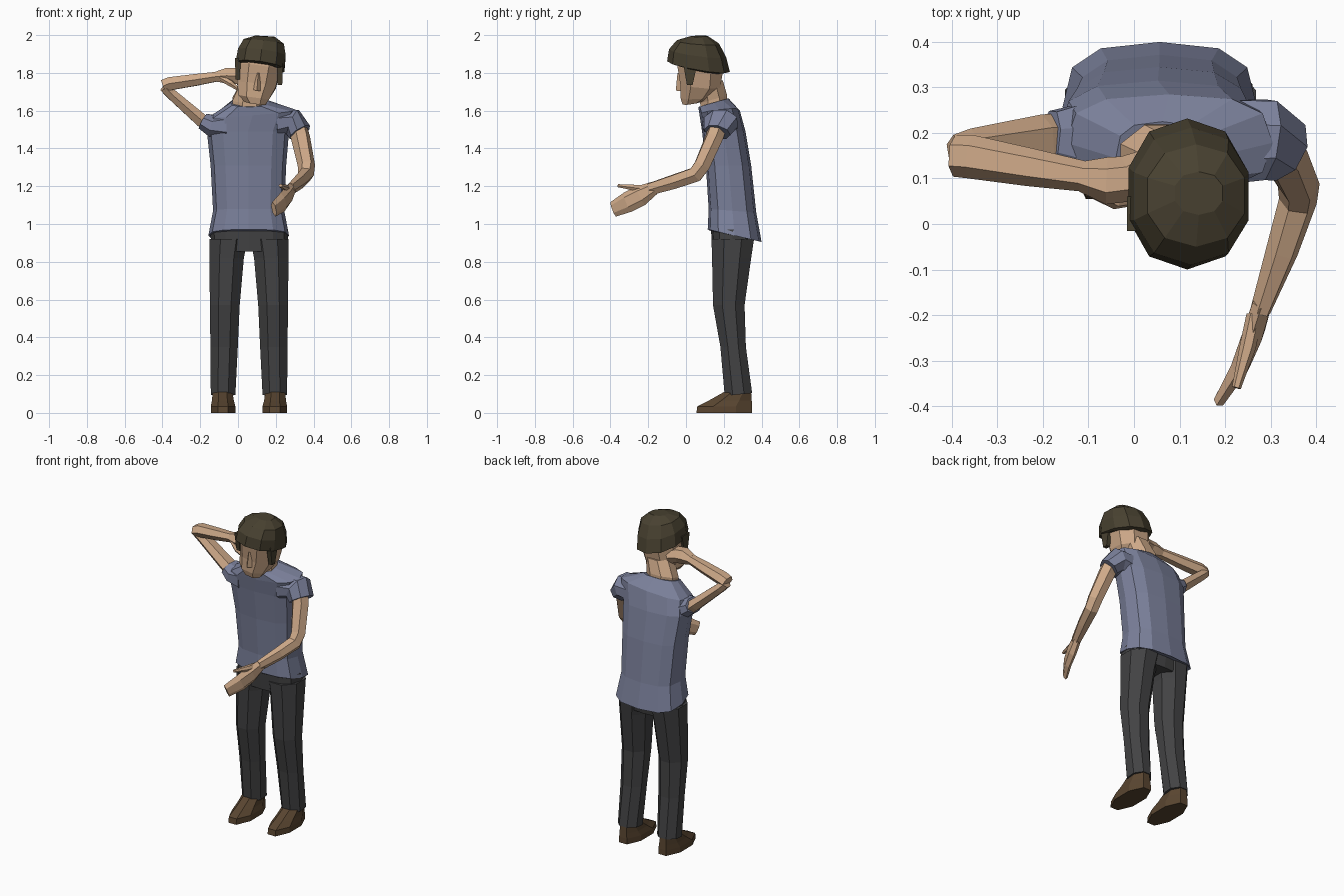
import bpy, bmesh, math
from mathutils import Vector


def material(name, rgb):
    m = bpy.data.materials.new(name)
    m.diffuse_color = (*rgb, 1)
    return m


SKIN = material("skin", (.62, .40, .25))
SHIRT = material("shirt_cloth", (.20, .22, .33))
PANTS = material("dark_cloth", (.055, .055, .057))
HAIR = material("hair", (.065, .053, .030))
SHOE = material("leather", (.10, .06, .03))


def loft(name, rings, mat):
    """Skin a stack of equal-length rings and cap both ends."""
    bm = bmesh.new()
    vs = [[bm.verts.new(p) for p in r] for r in rings]
    n = len(vs[0])
    for a, b in zip(vs, vs[1:]):
        for i in range(n):
            j = (i + 1) % n
            bm.faces.new((a[i], a[j], b[j], b[i]))
    bm.faces.new(vs[0][::-1])
    bm.faces.new(vs[-1])
    bmesh.ops.recalc_face_normals(bm, faces=bm.faces)
    me = bpy.data.meshes.new(name)
    bm.to_mesh(me)
    bm.free()
    ob = bpy.data.objects.new(name, me)
    me.materials.append(mat)
    bpy.context.collection.objects.link(ob)
    return ob


def ring(x0, x1, y0, y1, zf, zb=None, n=8, e=1.0, phase=.5, slope=0):
    """Rounded outline filling a box; zf/zb = front/back height, slope = side tilt."""
    zb = zf if zb is None else zb
    pts = []
    for i in range(n):
        a = 2 * math.pi * (i + phase) / n
        c, s = math.cos(a), math.sin(a)
        pts.append((math.copysign(abs(c) ** e, c), math.copysign(abs(s) ** e, s)))
    mx = max(abs(p[0]) for p in pts)
    my = max(abs(p[1]) for p in pts)
    out = []
    for u, v in pts:
        u, v = u / mx, v / my
        x = (x0 + x1) / 2 + u * (x1 - x0) / 2
        y = (y0 + y1) / 2 + v * (y1 - y0) / 2
        z = zf + (zb - zf) * (v + 1) / 2 + slope * u * (x1 - x0) / 2
        out.append(Vector((x, y, z)))
    return out


def tube(name, path, mat, up=(0, 0, 1), n=6, phase=0):
    """Limb along path; each stop is (x, y, z, half width, half height along up)."""
    pts = [Vector(p[:3]) for p in path]
    rings = []
    for i, p in enumerate(path):
        d1 = (pts[i] - pts[max(i - 1, 0)]).normalized()
        d2 = (pts[min(i + 1, len(pts) - 1)] - pts[i]).normalized()
        t = (d1 + d2).normalized()
        side = t.cross(Vector(up)).normalized()
        top = side.cross(t)
        rings.append([pts[i] + side * p[3] * math.cos(a) + top * p[4] * math.sin(a)
                      for a in (2 * math.pi * (k + phase) / n for k in range(n))])
    return loft(name, rings, mat)


# Shoes and trouser legs, mirrored about the body's middle
MID = .058
for side, tag in ((1, "left"), (-1, "right")):
    def lr(x0, x1, *a, **k):
        xs = sorted((MID + side * (x0 - MID), MID + side * (x1 - MID)))
        return ring(*xs, *a, **k)
    loft(tag + "_shoe", [lr(.13, .26, .055, .35, 0),
                         lr(.13, .26, .06, .35, .035),
                         lr(.138, .254, .12, .348, .065),
                         lr(.145, .25, .20, .345, .11)], SHOE)
    loft(tag + "_trouser_leg", [lr(.13, .26, .205, .35, .09, .105),
                                lr(.117, .262, .182, .317, .35),
                                lr(.107, .265, .143, .31, .57),
                                lr(.085, .267, .138, .345, .82),
                                lr(.065, .268, .135, .36, .92)], PANTS)
loft("trouser_hips", [ring(-.14, .262, .14, .345, .855, n=12, e=.7, phase=0),
                      ring(-.147, .265, .132, .365, .97, n=12, e=.7, phase=0)], PANTS)

# Shirt body
T = dict(n=12, e=.72, phase=0)
loft("shirt_body", [ring(-.15, .262, .125, .39, .965, .915, **T),
                    ring(-.157, .27, .115, .40, .972, .905, **T),
                    ring(-.132, .245, .12, .372, 1.08, 1.06, **T),
                    ring(-.145, .255, .105, .345, 1.31, **T),
                    ring(-.165, .27, .085, .315, 1.49, **T),
                    ring(-.15, .305, .072, .285, 1.575, 1.60, slope=.08, **T),
                    ring(-.04, .165, .065, .225, 1.62, 1.665, **T)], SHIRT)

# Sleeves
tube("lowered_sleeve", [(.20, .18, 1.53, .10, .08), (.29, .185, 1.54, .095, .075),
                        (.328, .165, 1.485, .075, .062)], SHIRT, n=8, phase=.5)
tube("raised_sleeve", [(-.06, .18, 1.52, .10, .09), (-.14, .18, 1.52, .085, .062),
                       (-.185, .185, 1.545, .068, .047)], SHIRT, n=8, phase=.5)

# Lowered arm, reaching forward
tube("lowered_upper_arm", [(.31, .175, 1.53, .05, .05), (.33, .15, 1.46, .052, .05),
                           (.362, .085, 1.31, .046, .047), (.36, .05, 1.262, .042, .046),
                           (.325, -.06, 1.225, .036, .042), (.278, -.19, 1.185, .023, .036)],
     SKIN, up=(0, -.6, .8))
tube("lowered_hand", [(.283, -.17, 1.19, .024, .036), (.262, -.24, 1.15, .026, .055),
                      (.235, -.31, 1.115, .022, .055), (.19, -.385, 1.078, .014, .042)],
     SKIN, phase=.5)
tube("lowered_thumb", [(.265, -.20, 1.185, .018, .022), (.25, -.27, 1.192, .018, .018),
                       (.225, -.36, 1.203, .01, .009)], SKIN)

# Raised arm, hand behind the head
tube("raised_upper_arm", [(-.15, .185, 1.51, .058, .040), (-.20, .183, 1.555, .058, .040),
                          (-.355, .165, 1.69, .045, .032), (-.39, .155, 1.725, .042, .030)],
     SKIN, up=(.6, 0, .8))
tube("raised_forearm", [(-.395, .15, 1.73, .046, .038), (-.36, .148, 1.743, .048, .040),
                        (-.23, .125, 1.762, .042, .036), (-.10, .103, 1.782, .033, .029)], SKIN)
tube("raised_hand", [(-.115, .105, 1.78, .034, .030), (-.06, .095, 1.785, .052, .048),
                     (-.01, .10, 1.783, .052, .048), (.04, .14, 1.775, .03, .04)], SKIN)
tube("raised_thumb", [(-.09, .075, 1.775, .018, .018), (-.04, .05, 1.745, .018, .018),
                      (0, .05, 1.715, .01, .01)], SKIN)

# Neck and head, leaning sideways and forward
loft("neck", [ring(-.025, .15, .08, .22, 1.58),
              ring(-.03, .152, .075, .218, 1.64, 1.68),
              ring(.02, .175, .05, .195, 1.76)], SKIN)
H = dict(slope=-.14, e=.85)
loft("head", [ring(.035, .145, -.018, .08, 1.635, 1.65, **H),
              ring(.002, .165, -.028, .13, 1.67, 1.675, **H),
              ring(-.005, .20, -.03, .18, 1.745, 1.725, **H),
              ring(0, .222, -.045, .195, 1.84, 1.81, **H),
              ring(.02, .225, -.04, .18, 1.92, 1.90, **H)], SKIN)
loft("nose", [[Vector(p) for p in r] for r in (
    ((.075, -.02, 1.712), (.10, -.054, 1.706), (.127, -.02, 1.703)),
    ((.095, -.03, 1.80), (.107, -.045, 1.80), (.12, -.03, 1.797)))], SKIN)

# Hair cap with overhanging fringe
C = dict(n=10, e=.9, phase=.5)
loft("hair", [ring(.003, .236, -.075, .19, 1.855, 1.80, slope=-.14, **C),
              ring(-.012, .246, -.10, .232, 1.862, 1.805, slope=-.14, **C),
              ring(.0, .252, -.09, .212, 1.925, 1.885, slope=-.13, **C),
              ring(.03, .243, -.05, .175, 1.972, 1.955, slope=-.12, **C),
              ring(.09, .195, .02, .115, 1.993, 1.995, slope=-.06, **C)], HAIR)

# Sideburns
for tag, x, z in (("right", -.002, .02), ("left", .222, -.01)):
    loft(tag + "_sideburn", [ring(x - .012, x + .012, .005, .035, 1.745 + z, n=4),
                             ring(x - .013, x + .016, -.015, .06, 1.86 + z, n=4)], HAIR)
